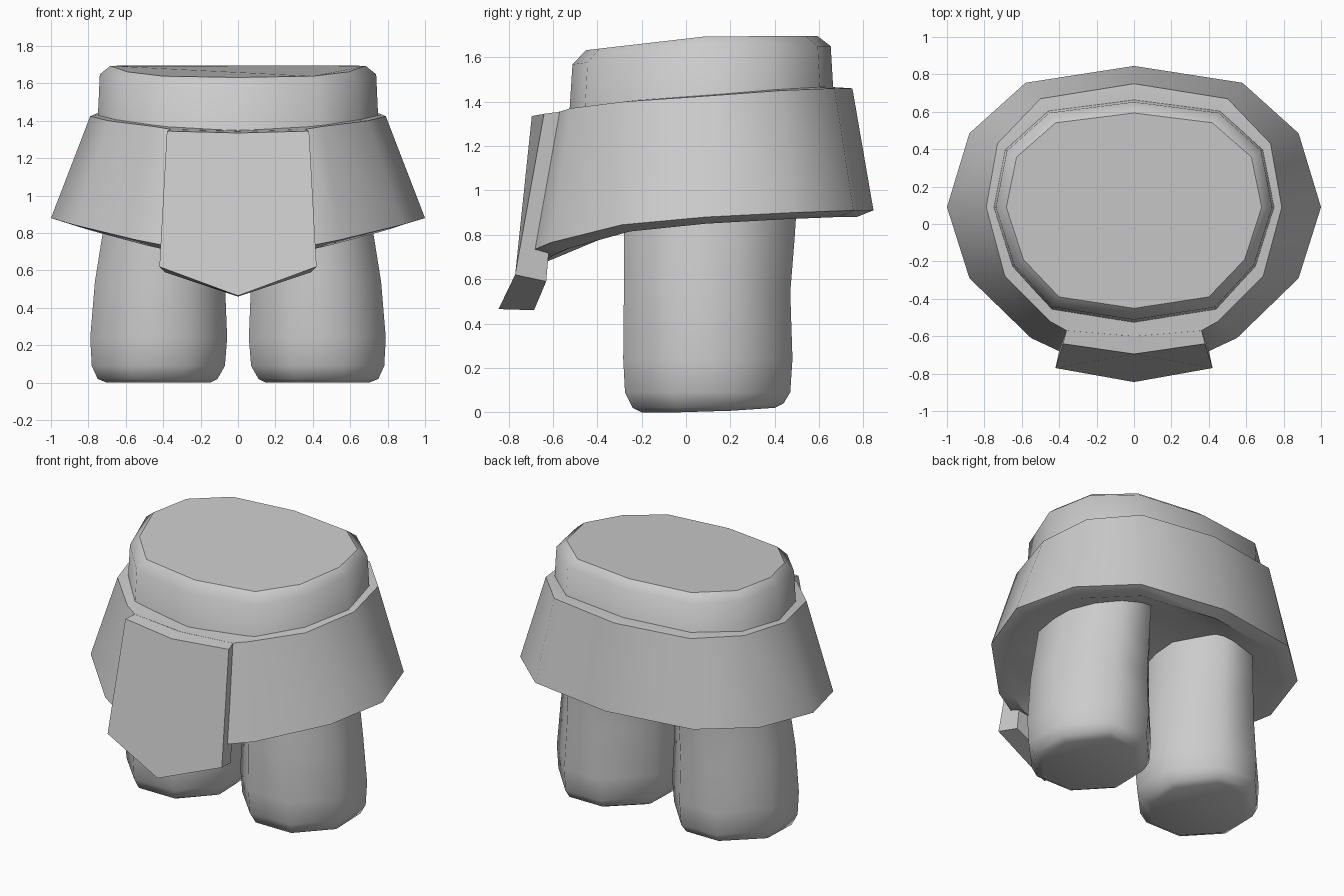
import bpy, bmesh, math

if "Cube" in bpy.data.objects:
    bpy.data.objects.remove(bpy.data.objects["Cube"])

grey = bpy.data.materials.new("plain grey")
grey.use_nodes = True
COLOR = (0.6, 0.6, 0.6, 1)
grey.diffuse_color = COLOR
grey.node_tree.nodes["Principled BSDF"].inputs["Base Color"].default_value = COLOR


def loft(name, rings, angle=40, sharp_caps=False):
    """Join closed rings of points and cap both ends."""
    bm = bmesh.new()
    loops = [[bm.verts.new(p) for p in ring] for ring in rings]
    n = len(loops[0])
    for a, b in zip(loops, loops[1:]):
        for i in range(n):
            j = (i + 1) % n
            bm.faces.new((a[i], a[j], b[j], b[i]))
    for loop in (loops[0], loops[-1]):
        face = bm.faces.new(loop)
        for edge in face.edges:
            edge.smooth = not sharp_caps
    bmesh.ops.recalc_face_normals(bm, faces=bm.faces)
    mesh = bpy.data.meshes.new(name)
    bm.to_mesh(mesh)
    bm.free()
    mesh.materials.append(grey)
    obj = bpy.data.objects.new(name, mesh)
    bpy.context.collection.objects.link(obj)
    bpy.ops.object.select_all(action='DESELECT')
    obj.select_set(True)
    bpy.context.view_layer.objects.active = obj
    bpy.ops.object.shade_smooth_by_angle(angle=math.radians(angle), keep_sharp_edges=True)


def mirror(half):
    """Complete a back-to-front half outline on the other side."""
    return half + [(-p[0], *p[1:]) for p in half[-2:0:-1]]


def shrink(ring, sx, sy, lift, cy=0.09):
    return [(x * sx, cy + (y - cy) * sy, z + lift) for x, y, z in ring]


# Waist: bevelled and tilted at the top
outline = mirror([(0, .67), (.46, .61), (.69, .4), (.75, .09),
                  (.65, -.23), (.44, -.46), (0, -.53)])


def waist_ring(sx, sy, z, tilt):
    return [(x * sx, .08 + (y - .08) * sy, z - tilt * max(0, .1 - y))
            for x, y in outline]


loft("waist", [waist_ring(1.01, 1.01, 1.25, .1), waist_ring(.985, .97, 1.65, .13),
               waist_ring(.91, .87, 1.695, .1)],
     angle=58, sharp_caps=True)

# Skirt: thick flared band, lower at the front, with a domed underside
hem = mirror([(0, .845, .91), (.58, .755, .91), (.88, .485, .9), (1, .09, .88),
              (.88, -.29, .845), (.55, -.61, .765), (.4, -.68, .735), (0, -.73, .7)])
belt = mirror([(0, .75, 1.46), (.5, .67, 1.46), (.73, .43, 1.45), (.79, .09, 1.425),
               (.69, -.28, 1.4), (.45, -.52, 1.37), (.36, -.57, 1.355), (0, -.6, 1.345)])
loft("skirt", [shrink(hem, .55, .55, .09), shrink(hem, .9, .9, -.03), hem,
               belt, shrink(belt, .93, .88, .005)])

# Front flap: pointed panel bent along its centre line
front = [(-.38, -.64, 1.345), (0, -.695, 1.335), (.38, -.64, 1.345),
         (.42, -.77, .62), (0, -.845, .465), (-.42, -.77, .62)]
back = [(-.36, -.565, 1.355), (0, -.59, 1.345), (.36, -.565, 1.355),
        (.39, -.63, .59), (0, -.685, .46), (-.39, -.63, .59)]
loft("front_flap", [front, back], angle=30)

# Legs: eight-sided columns with rounded feet (z, inner x, outer x, front y, back y)
sections = [(0, .15, .70, -.2, .4), (.02, .11, .75, -.24, .44),
            (.09, .07, .782, -.275, .47), (.24, .058, .79, -.283, .48),
            (.54, .07, .765, -.28, .47), (.79, .09, .725, -.28, .49),
            (1.1, .1, .68, -.27, .51)]
octagon = [(.37, 1), (1, .34), (1, -.41), (.41, -1),
           (-.41, -1), (-1, -.41), (-1, .34), (-.37, 1)]
for side, name in ((1, "left_leg"), (-1, "right_leg")):
    rings = []
    for z, x0, x1, y0, y1 in sections:
        rings.append([(side * (x0 + x1 + (x1 - x0) * u) / 2,
                       (y0 + y1 + (y1 - y0) * v) / 2,
                       z + .02 * max(0, v) * (z < .05))
                      for u, v in octagon])
    loft(name, rings, angle=60)
